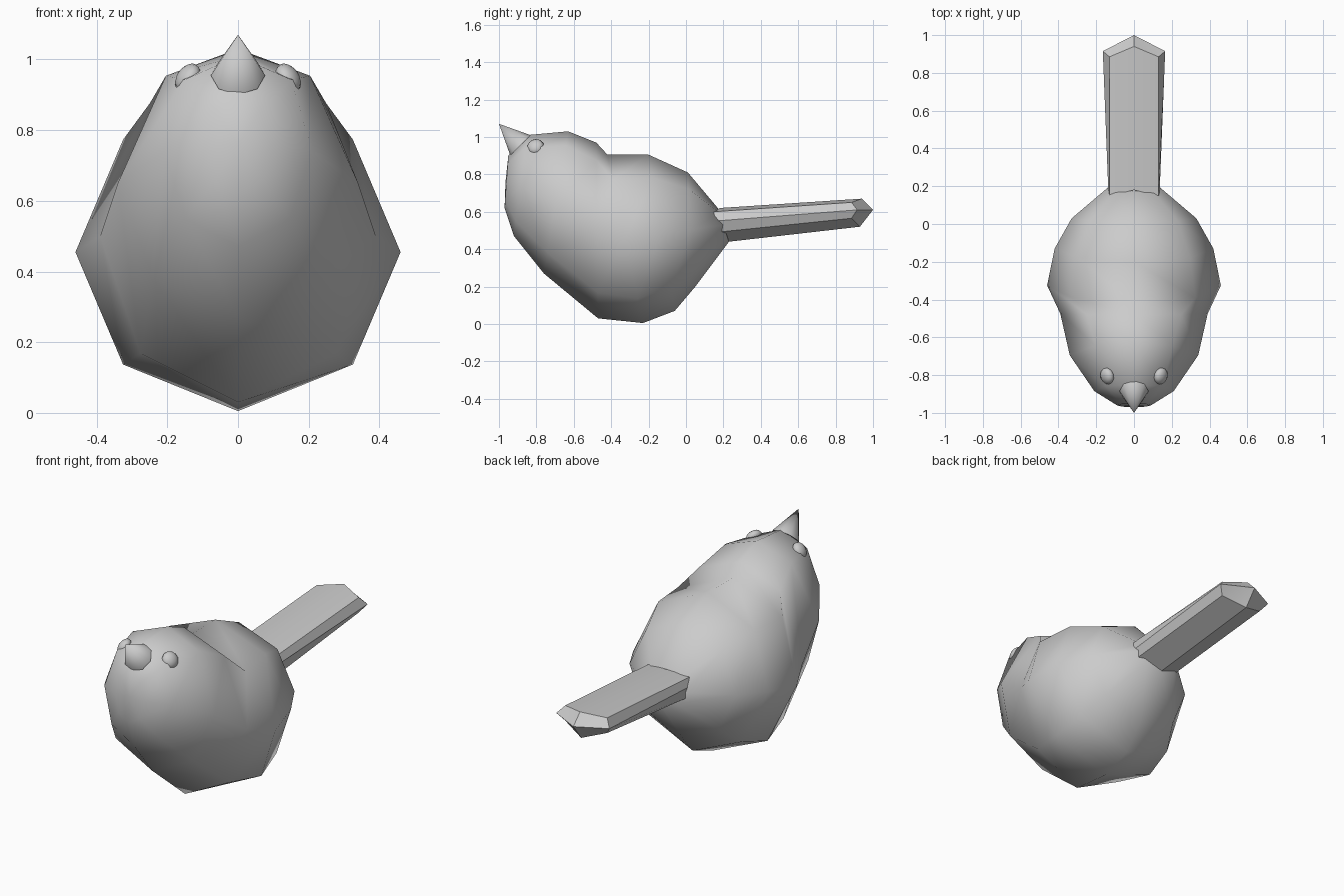
import bpy, bmesh, math
from mathutils import Vector

if "Cube" in bpy.data.objects:
    bpy.data.objects.remove(bpy.data.objects["Cube"])

grey = bpy.data.materials.new("plumage grey")
grey.diffuse_color = (0.6, 0.6, 0.6, 1)
grey.use_nodes = True
grey.node_tree.nodes["Principled BSDF"].inputs["Base Color"].default_value = grey.diffuse_color


def finish(name, bm, angle=180):
    bmesh.ops.recalc_face_normals(bm, faces=bm.faces)
    mesh = bpy.data.meshes.new(name)
    bm.to_mesh(mesh)
    bm.free()
    ob = bpy.data.objects.new(name, mesh)
    bpy.context.collection.objects.link(ob)
    mesh.materials.append(grey)
    bpy.ops.object.select_all(action='DESELECT')
    ob.select_set(True)
    bpy.context.view_layer.objects.active = ob
    bpy.ops.object.shade_smooth_by_angle(angle=math.radians(angle))
    return ob


def loft(rings, start, end):
    """Skin equal rings of points and close both ends with a fan."""
    bm = bmesh.new()
    loops = [[bm.verts.new(p) for p in r] for r in rings]
    n = len(loops[0])
    for a, b in zip(loops, loops[1:]):
        for i in range(n):
            j = (i + 1) % n
            bm.faces.new((a[i], a[j], b[j], b[i]))
    for loop, tip in ((loops[0], start), (loops[-1], end)):
        v = bm.verts.new(tip)
        for i in range(n):
            bm.faces.new((loop[i], loop[(i + 1) % n], v))
    return bm


def body_ring(ty, tz, by, bz, half_width, ux=0.707, uz=0.707):
    """Eight-sided tilted ring; ux, uz shape the two upper shoulders."""
    top, bottom = Vector((0, ty, tz)), Vector((0, by, bz))
    mid, up = (top + bottom) / 2, (top - bottom) / 2
    shape = [(0, 1), (ux, uz), (1, 0), (.707, -.707),
             (0, -1), (-.707, -.707), (-1, 0), (-ux, uz)]
    return [mid + up * v + Vector((half_width * u, 0, 0)) for u, v in shape]


# Body and head, from rump to face
finish("body", loft([
    body_ring(0.17, 0.62, 0.23, 0.44, 0.13),
    body_ring(0.01, 0.81, 0.05, 0.20, 0.33),
    body_ring(-0.20, 0.905, -0.06, 0.07, 0.42),
    body_ring(-0.42, 0.905, -0.23, 0.005, 0.46),
    body_ring(-0.48, 0.97, -0.47, 0.03, 0.39, 0.64, 0.80),
    body_ring(-0.63, 1.03, -0.76, 0.27, 0.34, 0.60, 0.80),
    body_ring(-0.85, 1.01, -0.92, 0.47, 0.21, 0.72, 0.75),
    body_ring(-0.95, 0.90, -0.97, 0.62, 0.09),
], (0, 0.19, 0.53), (0, -0.965, 0.76)))


# Tail
def tail_ring(half):
    """Mirror the right half of a ring, given from top to bottom."""
    return half + [(-x, y, z) for x, y, z in half[-2:0:-1]]


finish("tail", loft([
    tail_ring([(0, 0.18, 0.62), (0.13, 0.15, 0.60), (0.135, 0.15, 0.55),
               (0.13, 0.16, 0.49), (0, 0.23, 0.44)]),
    tail_ring([(0, 0.94, 0.67), (0.13, 0.885, 0.65), (0.165, 0.915, 0.61),
               (0.13, 0.885, 0.565), (0, 0.93, 0.52)]),
], (0, 0.2, 0.53), (0, 1.0, 0.61)), 35)

# Beak
base, tip = Vector((0, -0.885, 0.955)), Vector((0, -1.0, 1.07))
turn = (tip - base).to_track_quat('Z', 'Y')
ring = [base + turn @ Vector((0.077 * math.cos(a), 0.077 * math.sin(a), 0))
        for a in [math.tau * i / 8 for i in range(8)]]
finish("beak", loft([ring], base, tip), 60)

# Eyes: small flattened balls lying on the sides of the head
for side, name in ((1, "right_eye"), (-1, "left_eye")):
    bm = bmesh.new()
    bmesh.ops.create_uvsphere(bm, u_segments=12, v_segments=8, radius=1)
    turn = Vector((side * 0.8, -0.25, 0.55)).to_track_quat('Z', 'Y')
    for v in bm.verts:
        v.co = turn @ Vector((v.co.x * 0.046, v.co.y * 0.046, v.co.z * 0.03))
        v.co += Vector((side * 0.142, -0.805, 0.947))
    finish(name, bm)
